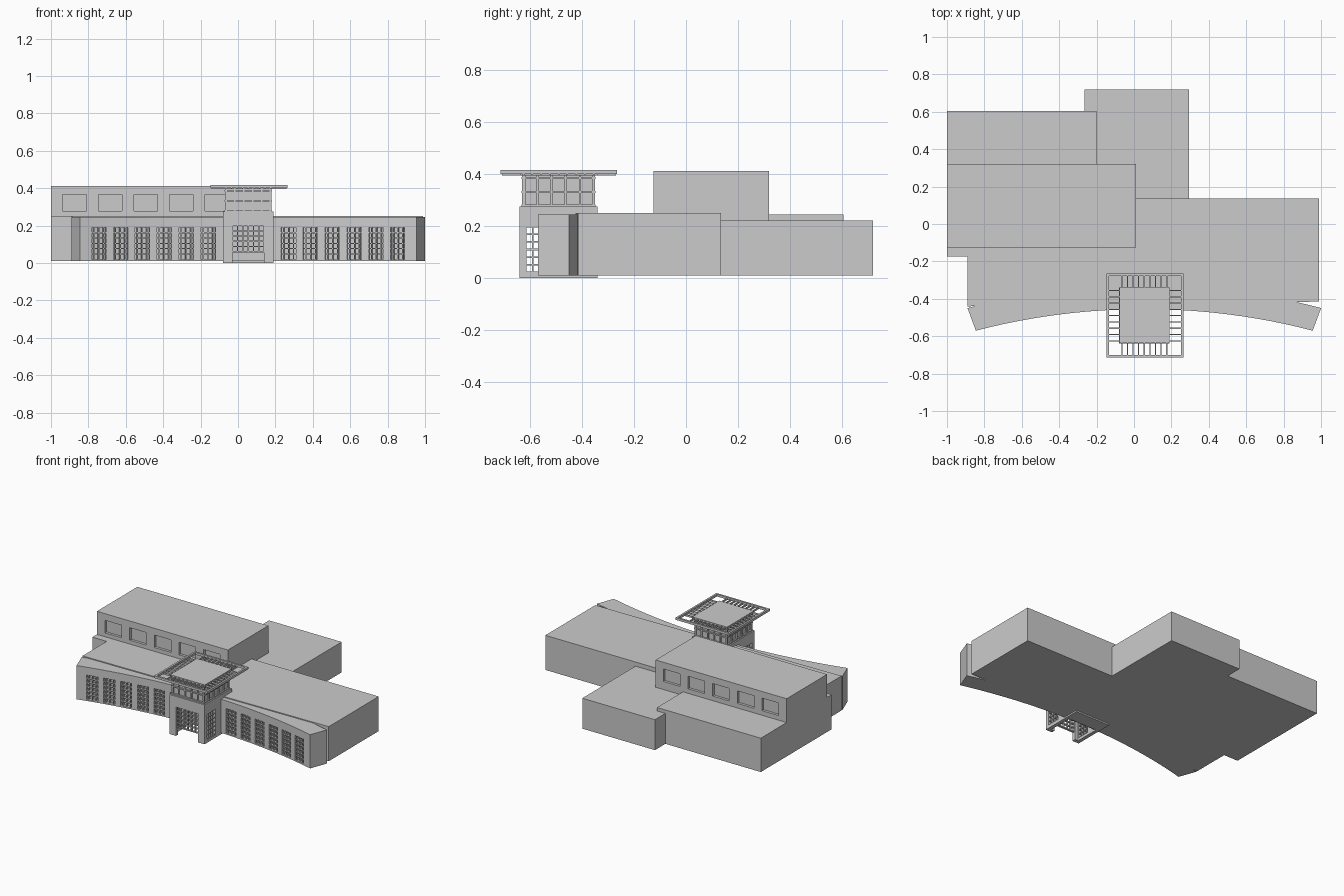
import bpy, bmesh, math
from mathutils import Matrix, Vector

if "Cube" in bpy.data.objects:
    bpy.data.objects.remove(bpy.data.objects["Cube"])


def finish(name, bm):
    bmesh.ops.recalc_face_normals(bm, faces=bm.faces)
    me = bpy.data.meshes.new(name)
    bm.to_mesh(me)
    bm.free()
    ob = bpy.data.objects.new(name, me)
    bpy.context.collection.objects.link(ob)
    return ob


def add_box(bm, x0, x1, y0, y1, z0, z1, xf=Matrix()):
    m = Matrix.Translation(((x0 + x1) / 2, (y0 + y1) / 2, (z0 + z1) / 2))
    m = m @ Matrix.Diagonal((x1 - x0, y1 - y0, z1 - z0, 1))
    bmesh.ops.create_cube(bm, size=1, matrix=xf @ m)


def boxes(name, items):
    bm = bmesh.new()
    for b in items:
        add_box(bm, *b)
    return finish(name, bm)


def prism(name, pts, z0, z1):
    bm = bmesh.new()
    f = bm.faces.new([bm.verts.new((x, y, z0)) for x, y in pts])
    r = bmesh.ops.extrude_face_region(bm, geom=[f])
    vs = [v for v in r["geom"] if isinstance(v, bmesh.types.BMVert)]
    bmesh.ops.translate(bm, verts=vs, vec=(0, 0, z1 - z0))
    return finish(name, bm)


def cut(ob, cutter):
    mod = ob.modifiers.new("openings", "BOOLEAN")
    mod.operation = "DIFFERENCE"
    mod.solver = "EXACT"
    mod.object = cutter
    cutter.hide_render = True
    bpy.context.view_layer.objects.active = ob
    bpy.ops.object.modifier_apply(modifier=mod.name)
    bpy.data.objects.remove(cutter)


# Rear and main building blocks
prism("main_block", [(-1, -.175), (-.89, -.175), (-.89, -.44), (.99, -.415),
                     (.99, .135), (-1, .135)], .01, .251)
boxes("rear_left_block", [(-1, -.2, .25, .605, .01, .246)])
boxes("rear_middle_block", [(-.265, .295, .1, .72, .01, .222)])

# Tall hall with recessed windows front and back
hall = boxes("tall_hall", [(-1, .01, -.125, .32, .01, .412)])
wins = []
for i in range(5):
    x = -.937 + i * .19
    wins += [(x, x + .127, y - .018, y + .018, .278, .365) for y in (-.125, .32)]
cut(hall, boxes("hall_window_cutter", wins))

# Curved front wing
CX, R, T = .055, 3.58, .128
CY = -.455 - R
N = 24


def arc(r, a):
    return [(CX + r * math.sin(t), CY + r * math.cos(t))
            for t in (-a + 2 * a * i / N for i in range(N + 1))]


wing = prism("curved_wing", arc(R, .2543) + arc(R + T, .2578)[::-1], .01, .245)

# Wing windows: recesses with mullions and slats
cb, gb = bmesh.new(), bmesh.new()
W, Z0, Z1 = .078, .02, .19
for side in (-1, 1):
    for i in range(6):
        t = side * (.215 + i * .118) / R
        xf = (Matrix.Translation((CX + R * math.sin(t), CY + R * math.cos(t), 0))
              @ Matrix.Rotation(-t, 4, "Z"))
        add_box(cb, -W / 2, W / 2, -.03, .022, Z0, Z1, xf)
        for k in range(3):
            x = (k - 1) * W / 3
            add_box(gb, x - .003, x + .003, .004, .024, Z0, Z1, xf)
        for k in range(1, 6):
            z = Z0 + (Z1 - Z0) * k / 6
            add_box(gb, -W / 2, W / 2, .002, .024, z - .003, z + .003, xf)
cut(wing, finish("wing_window_cutter", cb))
finish("wing_window_bars", gb)

# Entrance tower base: hollow portico, open front and side openings
X0, X1, Y0, Y1 = -.08, .19, -.64, -.34
base = boxes("tower_base", [(X0, X1, Y0, Y1, 0, .275)])
hollow = boxes("portico_cutter", [(X0 + .025, X1 - .025, Y0 + .025, -.44, -.05, .2)])
cut(base, hollow)
cut(base, boxes("front_cutter", [(-.03, .14, Y0 - .05, Y0 + .06, -.05, .2)]))
cut(base, boxes("side_cutter", [(X0 - .05, X1 + .05, -.613, -.52, .02, .2)]))

# Portico grilles
bars = []
for i in range(7):
    x = -.03 + .17 * i / 6
    bars.append((x - .003, x + .003, Y0 + .005, Y0 + .02, .06, .2))
for i in range(6):
    z = .06 + .14 * i / 5
    bars.append((-.03, .14, Y0 + .005, Y0 + .02, z - .003, z + .003))
for xa, xb in ((X0 + .004, X0 + .019), (X1 - .019, X1 - .004)):
    for i in range(7):
        z = .023 + .03 * i * .97
        bars.append((xa, xb, -.613, -.52, z - .003, z + .003))
    for y in (-.59, -.566, -.543):
        bars.append((xa, xb, y - .003, y + .003, .02, .2))
boxes("portico_grilles", bars)

# Glazed upper storey with posts and rails
GX0, GX1, GY0, GY1 = -.07, .18, -.63, -.35
boxes("tower_glass", [(GX0 + .008, GX1 - .008, GY0 + .008, GY1 - .008, .27, .4)])
bars = []
for i in range(6):
    x = GX0 + .004 + (GX1 - GX0 - .008) * i / 5
    y = GY0 + .004 + (GY1 - GY0 - .008) * i / 5
    bars.append((x - .004, x + .004, GY0, GY0 + .012, .27, .4))
    bars.append((x - .004, x + .004, GY1 - .012, GY1, .27, .4))
    bars.append((GX0, GX0 + .012, y - .004, y + .004, .27, .4))
    bars.append((GX1 - .012, GX1, y - .004, y + .004, .27, .4))
for z in (.28, .332, .386):
    e = .002
    bars += [(GX0 - e, GX1 + e, GY0 - e, GY0 + .012, z - .004, z + .004),
             (GX0 - e, GX1 + e, GY1 - .012, GY1 + e, z - .004, z + .004),
             (GX0 - e, GX0 + .012, GY0, GY1, z - .004, z + .004),
             (GX1 - .012, GX1 + e, GY0, GY1, z - .004, z + .004)]
boxes("tower_mullions", bars)

# Tower roof slab and outer canopy frame
boxes("tower_roof", [(X0 + .002, X1, Y0 + .004, Y1, .395, .412)])
FX0, FX1, FY0, FY1, F = -.147, .265, -.713, -.265, .013
boxes("canopy_frame", [(FX0, FX1, FY0, FY0 + F, .4, .416), (FX0, FX1, FY1 - F, FY1, .4, .416),
                       (FX0, FX0 + F, FY0 + F, FY1 - F, .4, .416),
                       (FX1 - F, FX1, FY0 + F, FY1 - F, .4, .416)])

# Thin brackets joining roof to canopy frame
bars = []
for i in range(9):
    x = X0 + .015 + (X1 - X0 - .03) * i / 8
    y = Y0 + .015 + (Y1 - Y0 - .03) * i / 8
    h = (.396, .408)
    bars += [(x - .003, x + .003, FY0 + .005, Y0 + .01, *h),
             (x - .003, x + .003, Y1 - .01, FY1 - .005, *h),
             (FX0 + .005, X0 + .01, y - .003, y + .003, *h),
             (X1 - .01, FX1 - .005, y - .003, y + .003, *h)]
boxes("canopy_brackets", bars)
